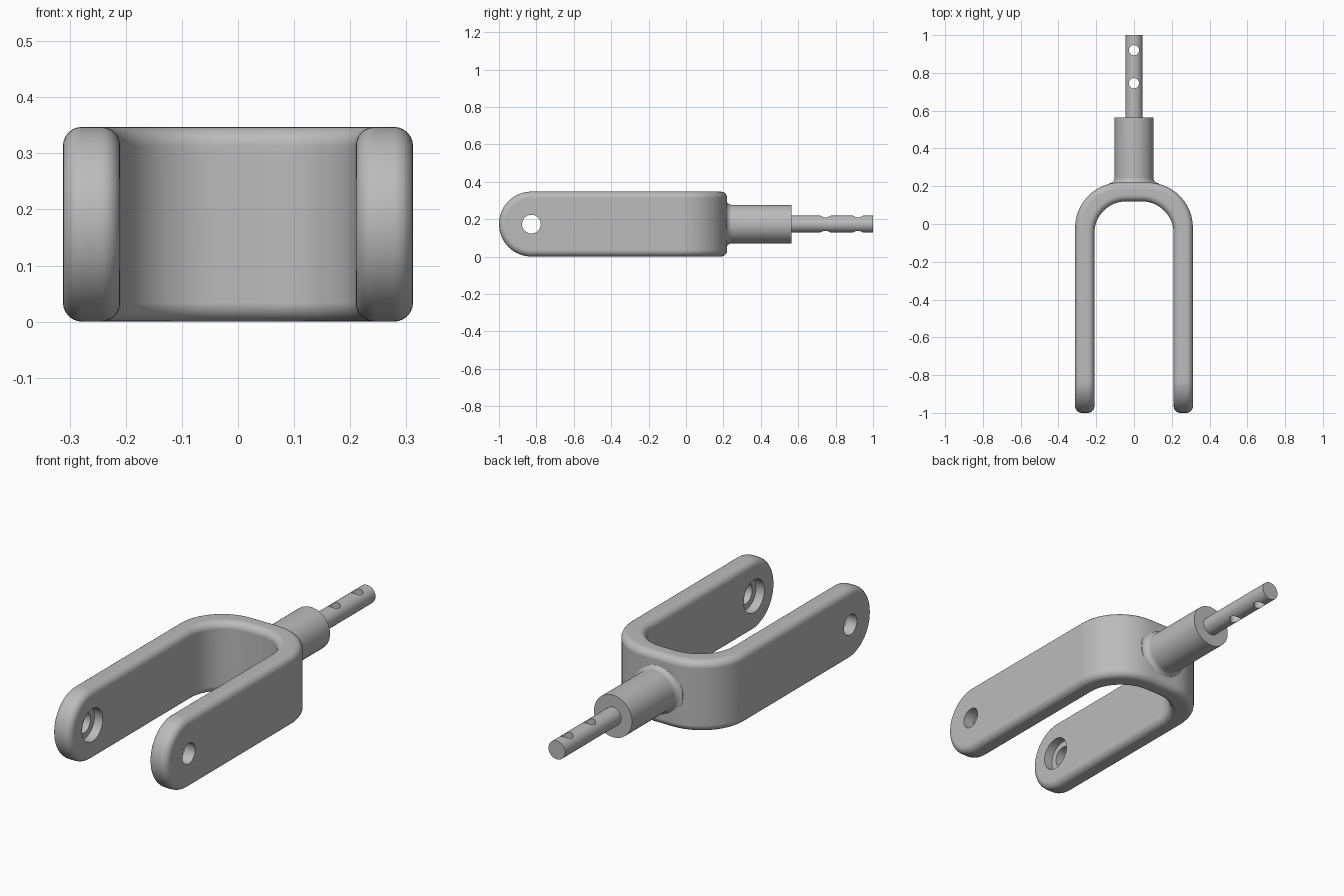
import bpy, bmesh, math
from mathutils import Matrix

if "Cube" in bpy.data.objects:
    bpy.data.objects.remove(bpy.data.objects["Cube"])

H = 0.347            # fork height
R = H / 2            # arm end radius, also the axis height
YC = -1 + R          # centre of the arm ends
XO, XI = 0.312, 0.21  # outer and inner half widths

steel = bpy.data.materials.new("plain grey")
steel.diffuse_color = (0.5, 0.5, 0.5, 1)
steel.use_nodes = True
steel.node_tree.nodes["Principled BSDF"].inputs["Base Color"].default_value = steel.diffuse_color


def finish(name, bm):
    bmesh.ops.recalc_face_normals(bm, faces=bm.faces)
    me = bpy.data.meshes.new(name)
    bm.to_mesh(me)
    bm.free()
    ob = bpy.data.objects.new(name, me)
    bpy.context.collection.objects.link(ob)
    me.materials.append(steel)
    return ob


def activate(ob):
    bpy.ops.object.select_all(action='DESELECT')
    ob.select_set(True)
    bpy.context.view_layer.objects.active = ob


def drill(ob, r, length, centre, axis):
    """Cut a round hole along X or Z."""
    bm = bmesh.new()
    bmesh.ops.create_cone(bm, cap_ends=True, segments=40, radius1=r, radius2=r, depth=length)
    if axis == 'X':
        bm.transform(Matrix.Rotation(math.pi / 2, 4, 'Y'))
    bm.transform(Matrix.Translation(centre))
    cutter = finish("hole_cutter", bm)
    cutter.hide_render = True
    mod = ob.modifiers.new("hole", 'BOOLEAN')
    mod.operation, mod.solver, mod.object = 'DIFFERENCE', 'EXACT', cutter
    activate(ob)
    bpy.ops.object.modifier_apply(modifier=mod.name)
    bpy.data.objects.remove(cutter)


def smooth(ob):
    activate(ob)
    bpy.ops.object.shade_smooth_by_angle(angle=math.radians(35))
    mod = ob.modifiers.new("weighted", 'WEIGHTED_NORMAL')
    mod.keep_sharp = True


def bend(r, x_max, y_max, n=12):
    """Rounded closed end of the U, from +x to -x."""
    cx, cy = x_max - r, y_max - r
    right = [(cx + r * math.cos(a), cy + r * math.sin(a))
             for a in (math.pi / 2 * i / n for i in range(n + 1))]
    return right + [(-x, y) for x, y in reversed(right)]


# Fork: bent wall plus two arms with round ends
bm = bmesh.new()
outer, inner = bend(0.24, XO, 0.22), bend(0.17, XI, 0.12)
rings = [[[bm.verts.new((x, y, z)) for x, y in path] for z in (H, 0)] for path in (outer, inner)]
(ot, ob_), (it, ib) = rings
for a, b in ((ot, ob_), (it, ib), (ot, it), (ob_, ib)):
    for i in range(len(a) - 1):
        bm.faces.new((a[i], a[i + 1], b[i + 1], b[i]))
arc = [math.pi / 2 + math.pi * i / 32 for i in range(33)]
for s, k in ((1, 0), (-1, -1)):
    loops = []
    for x, top, bot in ((XO, ot, ob_), (XI, it, ib)):
        pts = [bm.verts.new((s * x, YC + R * math.cos(a), R + R * math.sin(a))) for a in arc]
        loops.append([top[k]] + pts + [bot[k]])
        bm.faces.new(loops[-1])
    p, q = loops
    for i in range(len(p) - 1):
        bm.faces.new((p[i], p[i + 1], q[i + 1], q[i]))
bmesh.ops.recalc_face_normals(bm, faces=bm.faces)
rim = [e for e in bm.edges if e.calc_face_angle(0) > math.radians(50)]
bmesh.ops.bevel(bm, geom=rim, offset=0.034, offset_type='OFFSET', segments=6,
                profile=0.5, affect='EDGES', clamp_overlap=False)
fork = finish("fork", bm)

# Axle holes, counterbored on the inner faces
drill(fork, 0.05, 1.0, (0, YC, R), 'X')
drill(fork, 0.08, 2 * (XI + 0.045), (0, YC, R), 'X')
smooth(fork)

# Stem: collar with flared fillet, then the thin rod
F = 0.03
profile = [(0, 0.16), (0.103 + F, 0.16)]
profile += [(0.103 + F - F * math.sin(a), 0.215 + F - F * math.cos(a))
            for a in (math.pi / 2 * i / 6 for i in range(7))]
profile += [(0.103, 0.565), (0.045, 0.565), (0.045, 1.0), (0, 1.0)]
bm = bmesh.new()
vs = [bm.verts.new((r, y, R)) for r, y in profile]
es = [bm.edges.new(e) for e in zip(vs, vs[1:])]
bmesh.ops.spin(bm, geom=vs + es, cent=(0, 0, R), axis=(0, 1, 0),
               angle=2 * math.pi, steps=64, use_merge=True)
bmesh.ops.remove_doubles(bm, verts=bm.verts, dist=1e-5)
stem = finish("stem", bm)

# Pin holes through the rod
for y in (0.745, 0.92):
    drill(stem, 0.027, 0.3, (0, y, R), 'Z')
smooth(stem)
